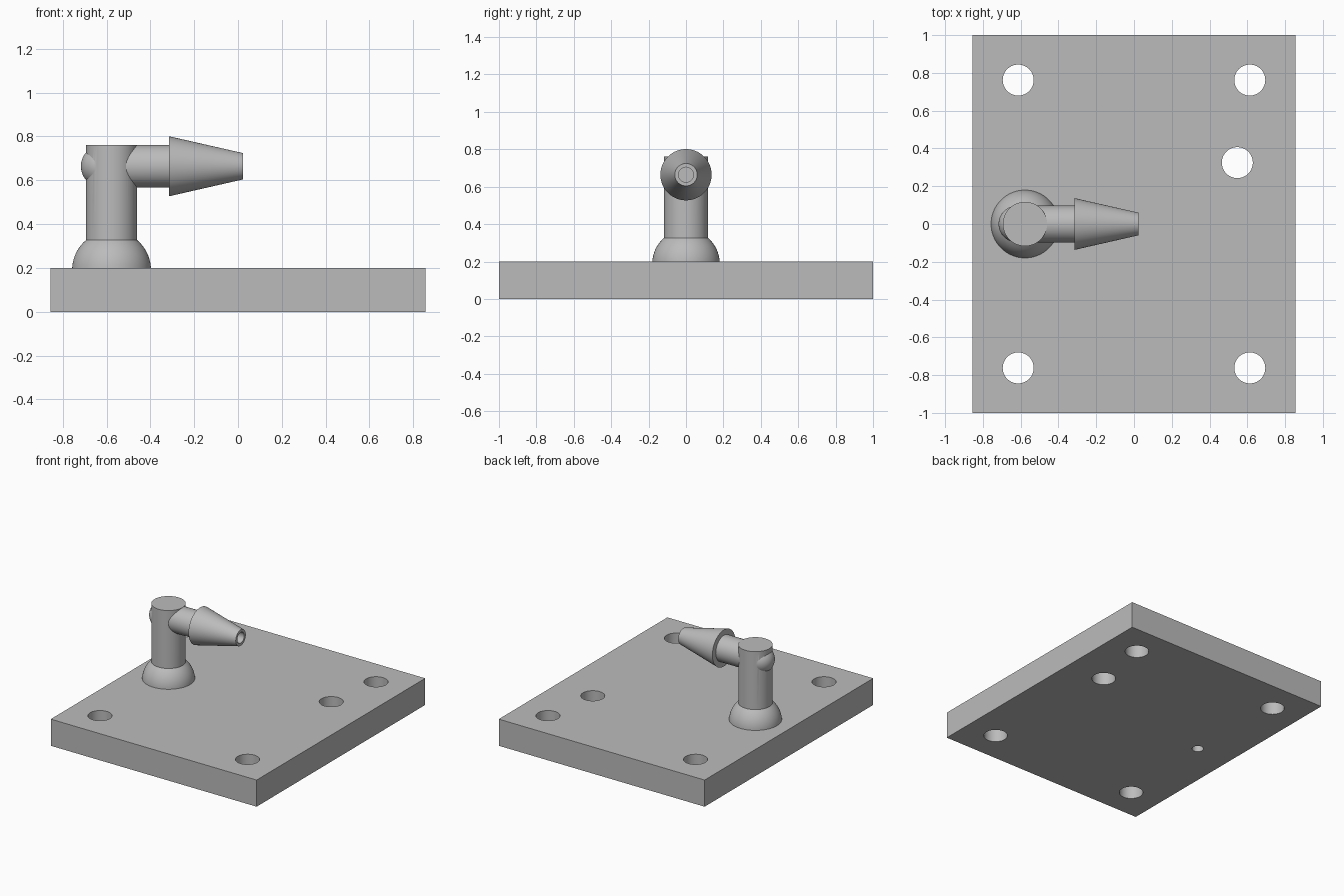
import bpy
import bmesh
from math import radians, pi, sin, cos, sqrt, tau
from mathutils import Matrix, Vector

if "Cube" in bpy.data.objects:
    bpy.data.objects.remove(bpy.data.objects["Cube"])

SIDES = 64
PLATE_TOP = 0.2
POST_X = -0.577
PIPE_Z = 0.664
BORE = 0.04

# Single grey finish
grey = bpy.data.materials.new("plain grey")
grey.use_nodes = True
colour = (0.5, 0.5, 0.5, 1)
grey.diffuse_color = colour
grey.node_tree.nodes["Principled BSDF"].inputs["Base Color"].default_value = colour


def make_object(name, bm):
    bmesh.ops.recalc_face_normals(bm, faces=bm.faces)
    mesh = bpy.data.meshes.new(name)
    bm.to_mesh(mesh)
    bm.free()
    mesh.materials.append(grey)
    ob = bpy.data.objects.new(name, mesh)
    bpy.context.collection.objects.link(ob)
    return ob


def lathe(name, profile, matrix):
    """Revolve (radius, height) points about z into a closed solid."""
    bm = bmesh.new()
    rings = []
    for r, h in profile:
        if r < 1e-6:
            rings.append([bm.verts.new((0, 0, h))] * SIDES)
        else:
            rings.append([bm.verts.new((r * cos(tau * i / SIDES), r * sin(tau * i / SIDES), h))
                          for i in range(SIDES)])
    for low, high in zip(rings, rings[1:]):
        for i in range(SIDES):
            j = (i + 1) % SIDES
            corners = list(dict.fromkeys((low[i], low[j], high[j], high[i])))
            bm.faces.new(corners)
    for ring in (rings[0], rings[-1]):
        if ring[0] != ring[1]:
            bm.faces.new(ring)
    bm.transform(matrix)
    return make_object(name, bm)


def upright(x, y, z=0):
    return Matrix.Translation((x, y, z))


def sideways(x, z):
    return Matrix.Translation((x, 0, z)) @ Matrix.Rotation(pi / 2, 4, "Y")


def combine(target, tool, operation):
    """Apply a boolean to the target and discard the tool."""
    mod = target.modifiers.new("combine", "BOOLEAN")
    mod.operation, mod.solver, mod.object = operation, "EXACT", tool
    tool.hide_render = True
    bpy.context.view_layer.objects.active = target
    bpy.ops.object.modifier_apply(modifier=mod.name)
    bpy.data.objects.remove(tool)


def smooth(ob):
    bpy.ops.object.select_all(action="DESELECT")
    ob.select_set(True)
    bpy.context.view_layer.objects.active = ob
    bpy.ops.object.shade_smooth_by_angle(angle=radians(25))


# Base plate with through holes
bm = bmesh.new()
bmesh.ops.create_cube(bm, size=1)
bm.transform(Matrix.Translation((0, 0, PLATE_TOP / 2)) @ Matrix.Diagonal((1.71, 2, PLATE_TOP, 1)))
plate = make_object("base_plate", bm)
holes = [(x, y, 0.082) for x in (-0.613, 0.613) for y in (-0.762, 0.762)]
holes += [(0.547, 0.325, 0.082), (POST_X, 0, BORE)]
for x, y, r in holes:
    cutter = lathe("hole_cutter", [(r, -0.1), (r, PLATE_TOP + 0.1)], upright(x, y))
    combine(plate, cutter, "DIFFERENCE")
smooth(plate)

# Post rising from a rounded collar
post_r, collar_r = 0.117, 0.18
sink = 0.01
top = sqrt(collar_r ** 2 - post_r ** 2) - sink
steps = 10
profile = []
for i in range(steps + 1):
    h = top * i / steps
    profile.append((sqrt(collar_r ** 2 - (h + sink) ** 2), h))
profile.append((post_r, 0.762 - PLATE_TOP))
fitting = lathe("elbow_fitting", profile, upright(POST_X, 0, PLATE_TOP))

# Side pipe with a ball end, flaring into a tapered nozzle
pipe_r = 0.097
profile = [(pipe_r * sin(a), -pipe_r * cos(a))
           for a in (pi / 2 * i / 12 for i in range(13))]
start = -0.62
profile += [(pipe_r, -0.315 - start), (0.137, -0.315 - start), (0.06, 0.023 - start)]
pipe = lathe("side_pipe", profile, sideways(start, PIPE_Z))
combine(fitting, pipe, "UNION")

# Bore turning from the plate to the nozzle tip
rise = lathe("rise_cutter", [(BORE, 0), (BORE, PIPE_Z)], upright(POST_X, 0))
combine(fitting, rise, "DIFFERENCE")
run = lathe("run_cutter", [(BORE, -BORE), (BORE, 0.8)], sideways(POST_X, PIPE_Z))
combine(fitting, run, "DIFFERENCE")
smooth(fitting)
